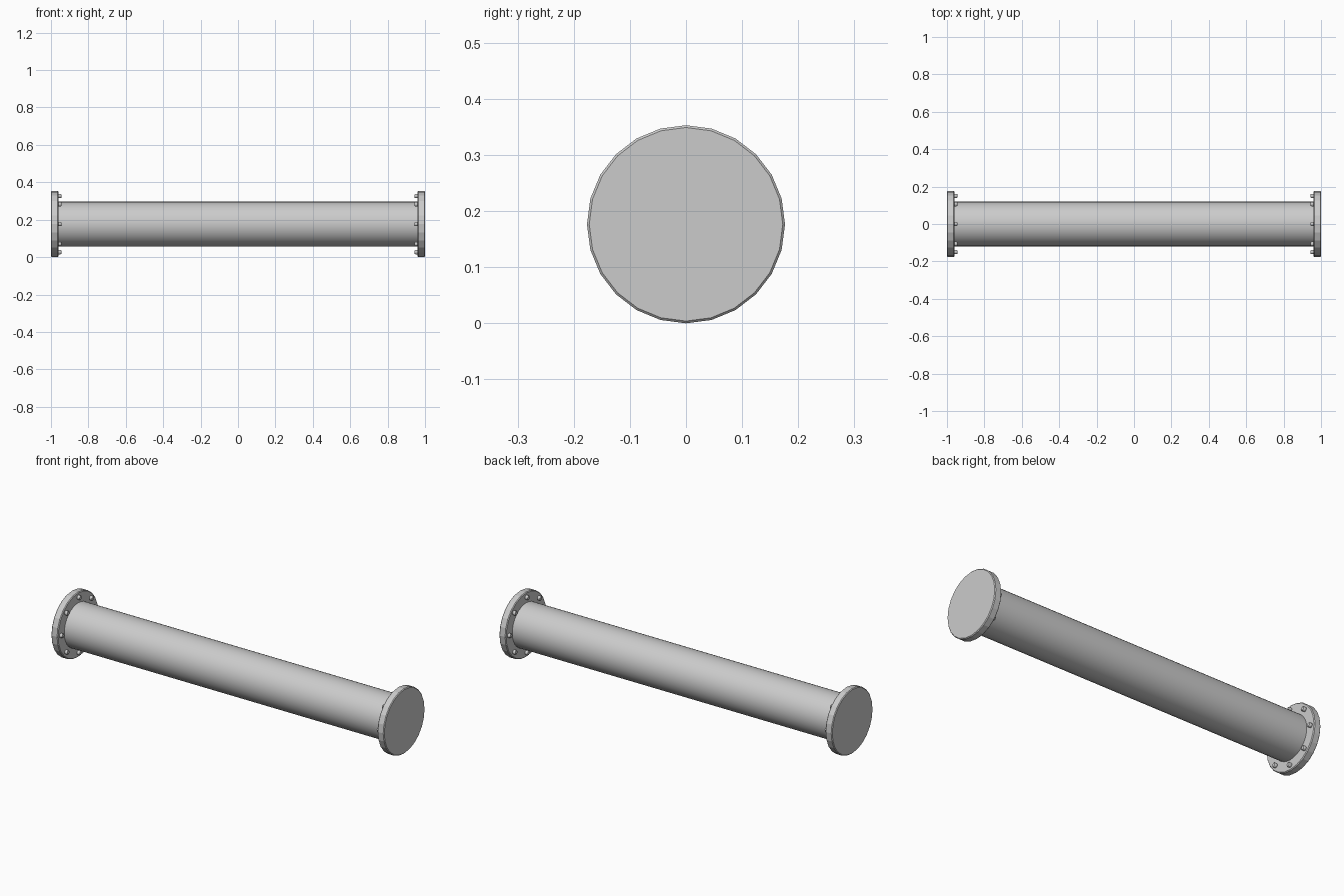
import bpy, math
from mathutils import Matrix, Vector

if "Cube" in bpy.data.objects:
    bpy.data.objects.remove(bpy.data.objects["Cube"])

AXIS_Z = 0.1765      # height of the pipe axis
FLANGE_R = 0.1765
PIPE_R = 0.12
BOLT_RING_R = 0.15


def x_cylinder(name, radius, x0, x1, y, z, sides, bevel=0.0):
    """Capped cylinder along x, with a vertex pointing up."""
    bpy.ops.mesh.primitive_cylinder_add(vertices=sides, radius=radius, depth=abs(x1 - x0))
    ob = bpy.context.object
    ob.name = name
    ob.data.transform(Matrix.Rotation(math.pi / 2, 4, 'Y'))
    ob.location = Vector(((x0 + x1) / 2, y, z))
    if bevel:
        mod = ob.modifiers.new("edge_bevel", 'BEVEL')
        mod.width = bevel
        mod.segments = 1
        mod.limit_method = 'ANGLE'
        mod.angle_limit = math.radians(40)
    return ob


# Main pipe
x_cylinder("pipe", PIPE_R, -0.97, 0.97, 0, AXIS_Z, 32)
bpy.ops.object.shade_smooth_by_angle(angle=math.radians(35))

for side, label in ((-1, "left"), (1, "right")):
    # End flange with a narrow chamfer
    x_cylinder(f"{label}_flange", FLANGE_R, side * 0.96, side * 1.0, 0, AXIS_Z, 24, 0.004)
    # Ring of bolt heads on the inner face
    for i in range(8):
        a = math.radians(45 * i)
        x_cylinder(f"{label}_bolt_{i + 1}", 0.0125, side * 0.945, side * 0.965,
                   BOLT_RING_R * math.sin(a), AXIS_Z + BOLT_RING_R * math.cos(a), 8, 0.003)
        bpy.ops.object.shade_smooth_by_angle(angle=math.radians(30))
